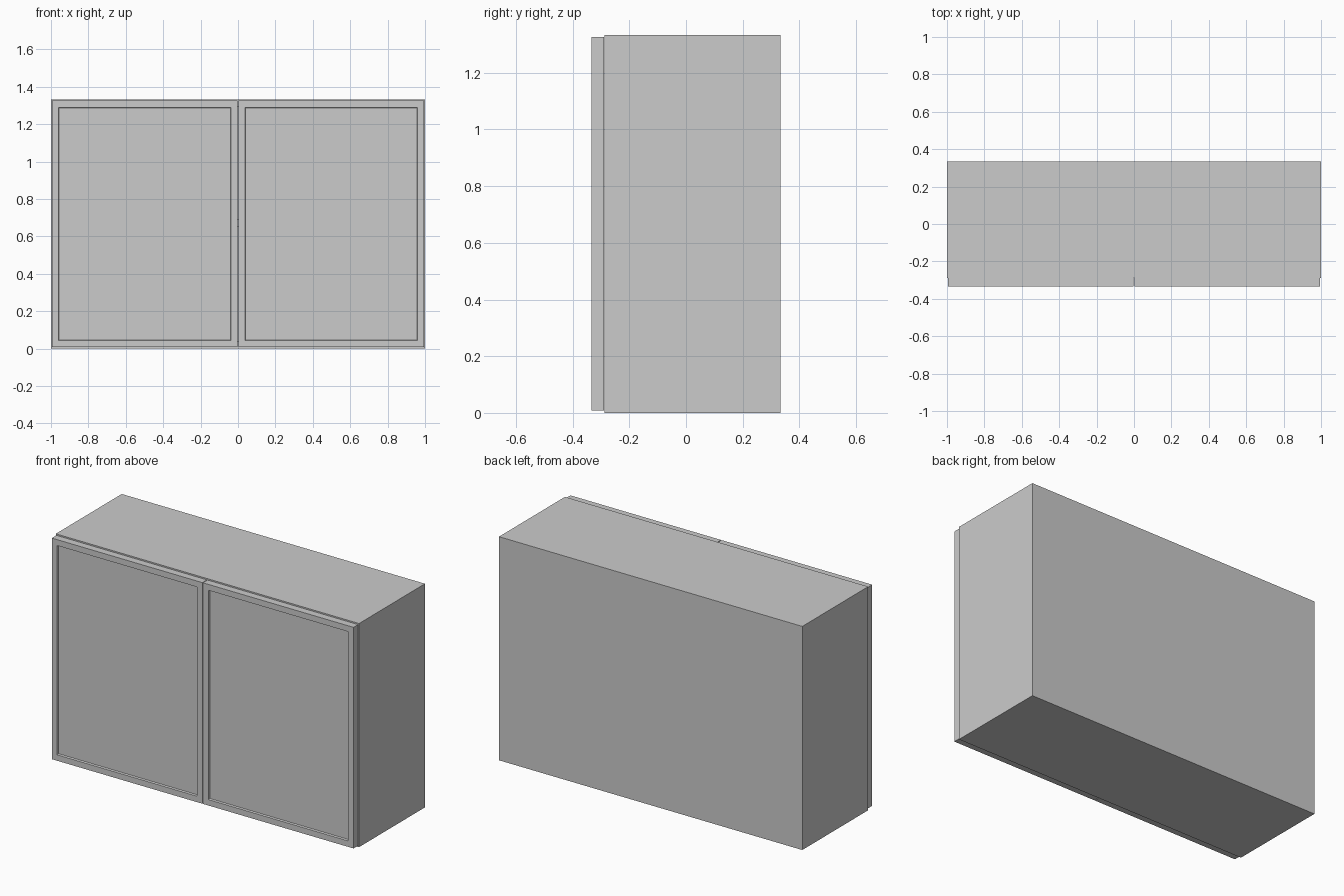
import bpy, bmesh

if "Cube" in bpy.data.objects:
    bpy.data.objects.remove(bpy.data.objects["Cube"])


def finish(name, bm):
    bmesh.ops.recalc_face_normals(bm, faces=bm.faces)
    me = bpy.data.meshes.new(name)
    bm.to_mesh(me)
    bm.free()
    ob = bpy.data.objects.new(name, me)
    bpy.context.collection.objects.link(ob)
    return ob


def box_mesh(lo, hi):
    bm = bmesh.new()
    bmesh.ops.create_cube(bm, size=1)
    for v in bm.verts:
        for i in range(3):
            v.co[i] = lo[i] if v.co[i] < 0 else hi[i]
    return bm


def box(name, lo, hi):
    return finish(name, box_mesh(lo, hi))


W, D, H = 1.0, 0.333, 1.333   # half width, half depth, height
T = 0.04                      # board thickness
FRONT = -0.288                # front edge of the carcass
IN = W - T                    # inner half width
BACK = D - T                  # inner face of the back board

# Carcass boards
box("left_side", (-W, FRONT, 0), (-IN, D, H))
box("right_side", (IN, FRONT, 0), (W, BACK, H))
box("back_panel", (-IN, BACK, 0), (W, D, H))
box("bottom_panel", (-IN, FRONT, 0), (IN, BACK, T))
box("top_panel", (-IN, FRONT, H - T), (IN, BACK, H))
box("middle_shelf", (-IN, FRONT, 0.65), (IN, BACK, 0.69))


# Doors with a thin frame and a shallow recessed panel
def door(name, x0, x1):
    bm = box_mesh((x0, -D, 0.008), (x1, -0.29, 1.326))
    bm.normal_update()
    face = min(bm.faces, key=lambda f: f.calc_center_median().y)
    bmesh.ops.inset_region(bm, faces=[face], thickness=0.05)
    bmesh.ops.inset_region(bm, faces=[face], thickness=0.005, depth=-0.01)
    return finish(name, bm)


door("left_door", -0.995, -0.002)
door("right_door", 0.002, 0.995)
